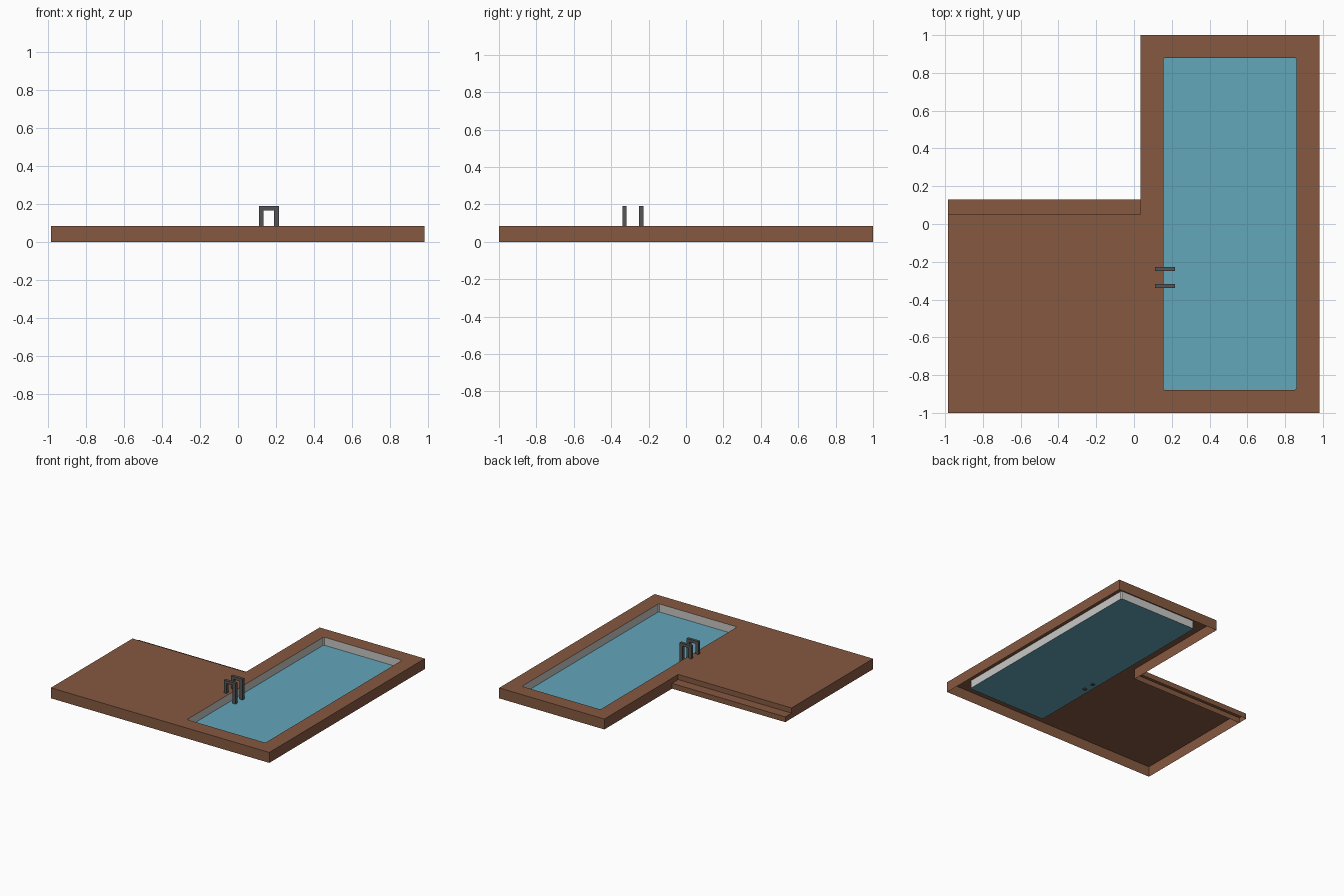
import bpy, bmesh

if "Cube" in bpy.data.objects:
    bpy.data.objects.remove(bpy.data.objects["Cube"])

DECK_Z, WATER_Z, STEP_Z = 0.085, 0.02, 0.043


def material(name, rgb):
    m = bpy.data.materials.new(name)
    m.diffuse_color = (*rgb, 1)
    m.use_nodes = True
    m.node_tree.nodes["Principled BSDF"].inputs["Base Color"].default_value = m.diffuse_color
    return m


brown = material("brown_deck", (0.24, 0.10, 0.052))
blue = material("pool_blue", (0.125, 0.385, 0.495))
pale = material("pale_grey_wall", (0.58, 0.58, 0.56))
steel = material("dark_grey_metal", (0.09, 0.09, 0.09))


def finish(bm, name, mat):
    me = bpy.data.meshes.new(name)
    bm.to_mesh(me)
    bm.free()
    me.materials.append(mat)
    ob = bpy.data.objects.new(name, me)
    bpy.context.collection.objects.link(ob)
    return ob


def ring(bm, pts, z):
    return [bm.verts.new((x, y, z)) for x, y in pts]


def walls(bm, low, high):
    """Quads between two matching closed loops; counter-clockwise faces outward."""
    n = len(low)
    for i in range(n):
        j = (i + 1) % n
        bm.faces.new((low[i], low[j], high[j], high[i]))


# Outlines, counter-clockwise
outer = [(-0.985, -1), (0.982, -1), (0.982, 1), (0.035, 1), (0.035, 0.05), (-0.985, 0.05)]
x0, x1, y0, y1, c = 0.155, 0.861, -0.878, 0.88, 0.008
pool = [(x0 + c, y0), (x1 - c, y0), (x1, y0 + c), (x1, y1 - c),
        (x1 - c, y1), (x0 + c, y1), (x0, y1 - c), (x0, y0 + c)]

# Deck: hollow L-shaped shell with the pool opening cut in its top
bm = bmesh.new()
top = ring(bm, outer, DECK_Z)
hole = ring(bm, pool, DECK_Z)
edges = [bm.edges.new((l[i], l[(i + 1) % len(l)])) for l in (top, hole) for i in range(len(l))]
bmesh.ops.triangle_fill(bm, edges=edges, use_beauty=True, normal=(0, 0, 1))
for f in bm.faces:
    f.normal_update()
    if f.normal.z < 0:
        f.normal_flip()
walls(bm, ring(bm, outer, 0), top)
finish(bm, "deck", brown)

# Step: low hollow tread along the back of the wide part
bm = bmesh.new()
tread = [(-0.985, 0.05), (0.035, 0.05), (0.035, 0.13), (-0.985, 0.13)]
high, low = ring(bm, tread, STEP_Z), ring(bm, tread, 0)
bm.faces.new(high)
for i in (1, 2, 3):
    j = (i + 1) % 4
    bm.faces.new((low[i], low[j], high[j], high[i]))
finish(bm, "step", brown)

# Pool walls face inward
bm = bmesh.new()
walls(bm, ring(bm, pool, DECK_Z), ring(bm, pool, WATER_Z))
finish(bm, "pool_walls", pale)

# Water surface
bm = bmesh.new()
bm.faces.new(ring(bm, pool, WATER_Z))
finish(bm, "water", blue)


# Ladder rails: square arches from the deck edge into the water
def rail(name, ya, yb):
    prof = [(0.11, 0.075), (0.135, 0.075), (0.135, 0.167), (0.19, 0.167),
            (0.19, 0.012), (0.216, 0.012), (0.216, 0.19), (0.11, 0.19)]
    bm = bmesh.new()
    front = [bm.verts.new((x, ya, z)) for x, z in prof]
    back = [bm.verts.new((x, yb, z)) for x, z in prof]
    bm.faces.new(front)
    bm.faces.new(back[::-1])
    walls(bm, back, front)
    bmesh.ops.recalc_face_normals(bm, faces=bm.faces[:])
    finish(bm, name, steel)


rail("ladder_rail_front", -0.34, -0.317)
rail("ladder_rail_back", -0.25, -0.227)
